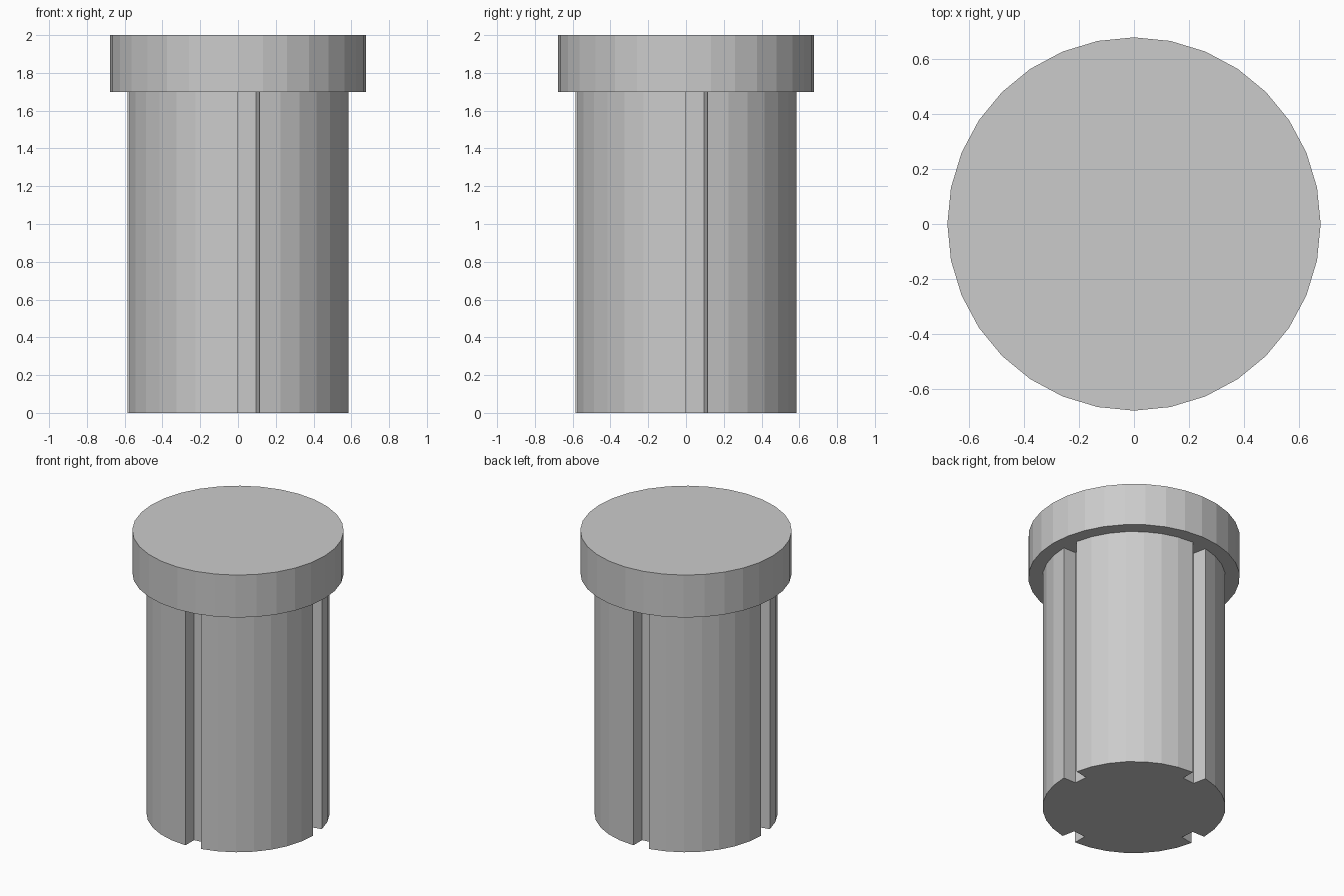
import bpy, bmesh, math

if "Cube" in bpy.data.objects:
    bpy.data.objects.remove(bpy.data.objects["Cube"])

SIDES = 32
STEP = 2 * math.pi / SIDES


def polar(radius, index):
    return (radius * math.cos(index * STEP), radius * math.sin(index * STEP))


def prism(name, outline, z0, z1):
    """Extrude a closed outline upward into a flat-faced solid."""
    bm = bmesh.new()
    base = bm.faces.new([bm.verts.new((x, y, z0)) for x, y in outline])
    top = bmesh.ops.extrude_face_region(bm, geom=[base], use_keep_orig=True)["geom"]
    bmesh.ops.translate(bm, vec=(0, 0, z1 - z0),
                        verts=[g for g in top if isinstance(g, bmesh.types.BMVert)])
    bmesh.ops.recalc_face_normals(bm, faces=bm.faces)
    mesh = bpy.data.meshes.new(name)
    bm.to_mesh(mesh)
    bm.free()
    obj = bpy.data.objects.new(name, mesh)
    bpy.context.collection.objects.link(obj)
    return obj


# Shaft outline: one facet per quarter turn is sunk inward as a groove
R_SHAFT, R_GROOVE = 0.586, 0.49
shaft_outline = []
for i in range(SIDES):
    if i % 8 == 0:
        shaft_outline += [polar(R_SHAFT, i), polar(R_GROOVE, i)]
    elif i % 8 == 1:
        shaft_outline += [polar(R_GROOVE, i), polar(R_SHAFT, i)]
    else:
        shaft_outline.append(polar(R_SHAFT, i))
prism("grooved_shaft", shaft_outline, 0.0, 1.7)

# Wider plain cap
prism("cap", [polar(0.677, i) for i in range(SIDES)], 1.7, 2.0)
